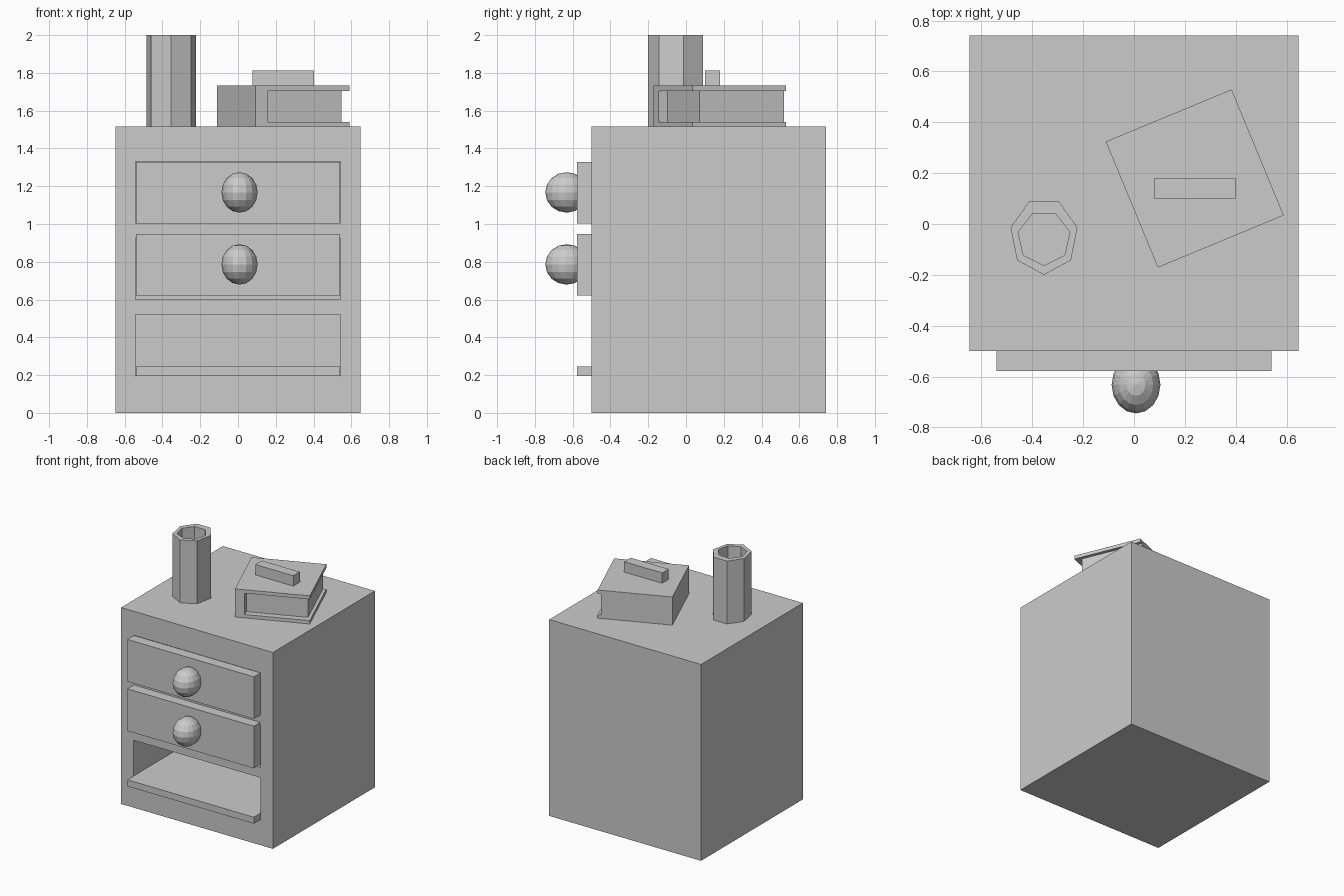
import bpy, bmesh
from math import cos, sin, pi, radians
from mathutils import Matrix, Vector

if "Cube" in bpy.data.objects:
    bpy.data.objects.remove(bpy.data.objects["Cube"])


def finish(name, bm):
    bmesh.ops.recalc_face_normals(bm, faces=bm.faces)
    me = bpy.data.meshes.new(name)
    bm.to_mesh(me)
    bm.free()
    ob = bpy.data.objects.new(name, me)
    bpy.context.collection.objects.link(ob)
    return ob


def add_box(bm, lo, hi):
    lo, hi = Vector(lo), Vector(hi)
    mat = Matrix.Translation((lo + hi) / 2) @ Matrix.Diagonal((*(hi - lo), 1))
    bmesh.ops.create_cube(bm, size=1, matrix=mat)


def box(name, lo, hi):
    bm = bmesh.new()
    add_box(bm, lo, hi)
    return finish(name, bm)


# Cabinet body with three drawer openings
cabinet = box("cabinet_body", (-0.648, -0.5, 0), (0.648, 0.742, 1.515))
bm = bmesh.new()
for z in (0.195, 0.6, 1.005):
    add_box(bm, (-0.543, -0.7, z), (0.543, 0.66, z + 0.325))
cutter = finish("opening_cutter", bm)
cutter.hide_render = True
cutter.hide_set(True)
cut = cabinet.modifiers.new("openings", "BOOLEAN")
cut.operation = "DIFFERENCE"
cut.solver = "EXACT"
cut.object = cutter

# Two drawer fronts with egg-shaped knobs
for label, z in (("upper", 1.003), ("middle", 0.622)):
    box(label + "_drawer_front", (-0.54, -0.578, z), (0.54, -0.498, z + 0.325))
    bm = bmesh.new()
    bmesh.ops.create_uvsphere(
        bm, u_segments=16, v_segments=8, radius=1,
        matrix=Matrix.Translation((0.008, -0.632, z + 0.164))
        @ Matrix.Diagonal((0.096, 0.113, 0.107, 1)))
    finish(label + "_drawer_knob", bm)

# Open bottom shelf
box("bottom_shelf", (-0.54, -0.578, 0.195), (0.54, 0.66, 0.245))

# Seven-sided hollow cup: outer bottom, outer rim, inner rim, inner bottom
bm = bmesh.new()
rings = []
for rx, ry, cy, z in ((0.135, 0.152, -0.048, 1.515), (0.135, 0.152, -0.048, 2.0),
                      (0.104, 0.107, -0.056, 2.0), (0.104, 0.107, -0.056, 1.55)):
    angles = [-pi / 2 + 2 * pi * i / 7 for i in range(7)]
    rings.append([bm.verts.new((-0.354 + rx * cos(a), cy + ry * sin(a), z)) for a in angles])
for a, b in zip(rings, rings[1:]):
    for i in range(7):
        j = (i + 1) % 7
        bm.faces.new((a[i], a[j], b[j], b[i]))
bm.faces.new(rings[0])
bm.faces.new(rings[-1])
finish("cup", bm)

# Thick book, turned on the cabinet top
h = 0.268
parts = {
    "book_lower_cover": ((-h, -h, 0), (h, h, 0.026)),
    "book_upper_cover": ((-h, -h, 0.19), (h, h, 0.217)),
    "book_spine": ((-h, -h, 0.026), (-h + 0.07, h, 0.19)),
    "book_pages": ((-h + 0.07, -h + 0.05, 0.026), (h - 0.024, h, 0.19)),
}
for name, (lo, hi) in parts.items():
    ob = box(name, lo, hi)
    ob.location = (0.239, 0.179, 1.515)
    ob.rotation_euler.z = radians(22.5)

# Small block lying on the book
box("small_block", (0.078, 0.1, 1.73), (0.402, 0.179, 1.812))
